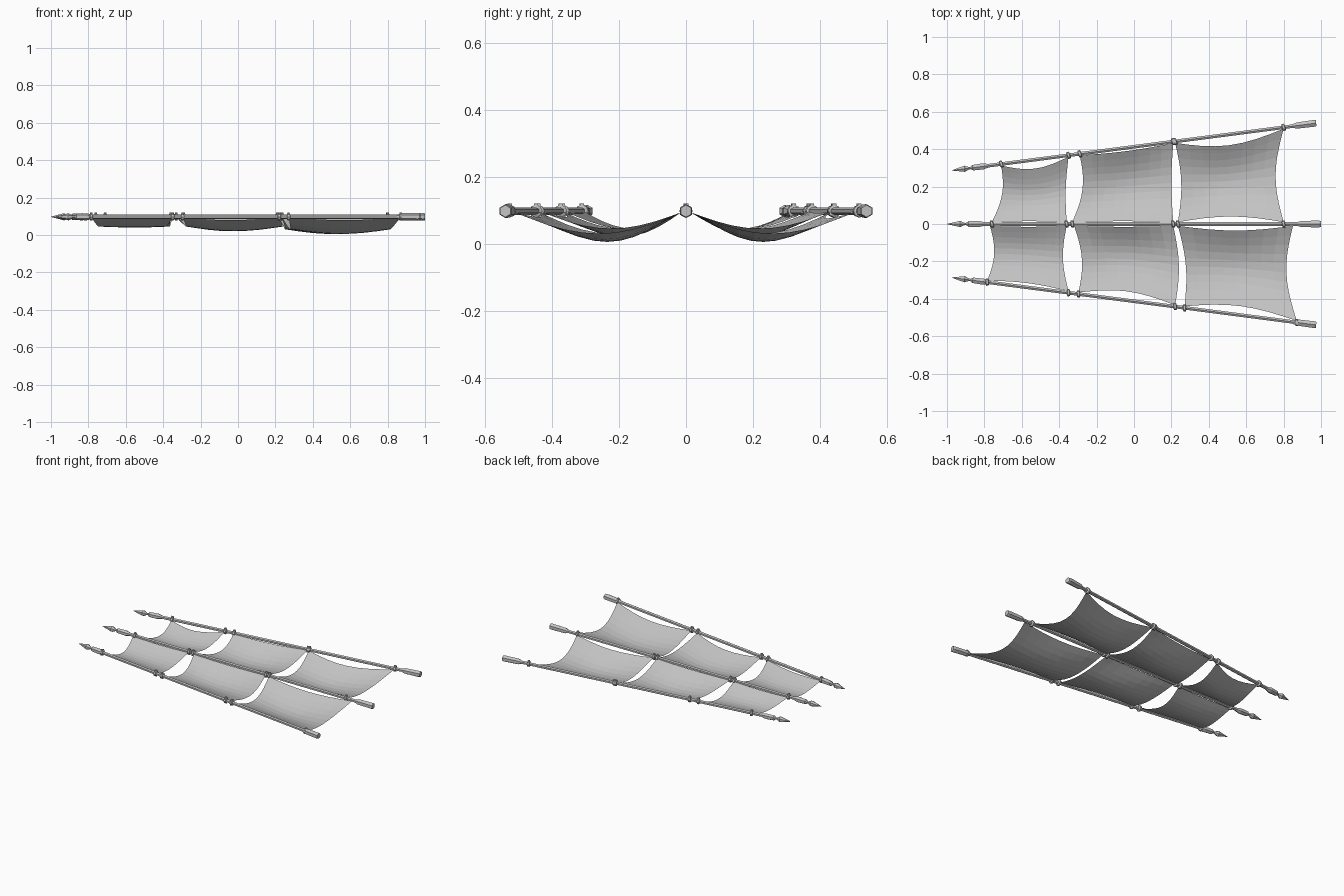
import bpy
import bmesh
from math import sin, cos, pi, atan2
from mathutils import Matrix, Vector

cube = bpy.data.objects.get("Cube")
if cube:
    bpy.data.objects.remove(cube)

POLE_Z = 0.097


def make_material(name, rgb):
    mat = bpy.data.materials.new(name)
    mat.use_nodes = True
    color = (*rgb, 1)
    mat.diffuse_color = color
    mat.node_tree.nodes["Principled BSDF"].inputs["Base Color"].default_value = color
    return mat


grey = make_material("plain grey", (0.55, 0.55, 0.55))


def finish(name, bm):
    mesh = bpy.data.meshes.new(name)
    bm.to_mesh(mesh)
    bm.free()
    mesh.materials.append(grey)
    obj = bpy.data.objects.new(name, mesh)
    bpy.context.collection.objects.link(obj)
    return obj


def lathe(name, profile, place, sides=6):
    """Turn (distance, radius) pairs around the x axis, then place the result."""
    bm = bmesh.new()
    rings = []
    for x, r in profile:
        rings.append([bm.verts.new((x, r * sin(2 * pi * i / sides), r * cos(2 * pi * i / sides)))
                      for i in range(sides)])
    for a, b in zip(rings, rings[1:]):
        for i in range(sides):
            j = (i + 1) % sides
            bm.faces.new((a[i], a[j], b[j], b[i]))
    bm.faces.new(rings[0])
    bm.faces.new(rings[-1])
    bmesh.ops.recalc_face_normals(bm, faces=bm.faces)
    bm.transform(place)
    return finish(name, bm)


def pole_y(x, side):
    """Sideways position of the centre (0) or a splayed outer pole (-1, 1)."""
    return side * (0.413 + 0.13 * x)


# Poles: pointed tip, narrow neck, thick grip, long shaft, end cap
pole_profile = [(-1, 0.001), (-0.93, 0.019), (-0.905, 0.007), (-0.895, 0.008),
                (-0.885, 0.017), (-0.83, 0.019), (-0.8, 0.011), (0.87, 0.011),
                (0.895, 0.019), (0.99, 0.021), (1, 0.018)]


def pole_frame(x, side):
    turn = atan2(0.13 * side, 1)
    return Matrix.Translation((x, pole_y(x, side), POLE_Z)) @ Matrix.Rotation(turn, 4, "Z")


for side, label in ((0, "centre"), (1, "back"), (-1, "front")):
    profile = [(x * (1 if side == 0 else 0.982), r) for x, r in pole_profile]
    lathe(label + "_pole", profile, pole_frame(0, side))


# Binding rings, with a small knot on top
def binding(name, x, side):
    frame = pole_frame(x, side) @ Matrix.Rotation(0.2, 4, "Z")
    lathe(name, [(-0.009, 0.012), (-0.006, 0.019), (0.006, 0.019), (0.009, 0.012)], frame, 8)
    bm = bmesh.new()
    bmesh.ops.create_cube(bm, size=0.012)
    bm.transform(frame @ Matrix.Translation((0, 0, 0.016)))
    finish(name + "_knot", bm)


# Cloth panels: side, inner x range, outer x range, edge bows,
# inner and outer edge dips, end sags, extra sag in the middle
panels = [
    (1, (-0.76, -0.36), (-0.71, -0.35), (0.03, -0.01), (0.005, 0.04), (0.05, 0.05), 0.005),
    (1, (-0.33, 0.21), (-0.29, 0.21), (0.035, -0.01), (0.005, 0.01), (0.05, 0.05), 0.025),
    (1, (0.235, 0.8), (0.22, 0.8), (0.025, -0.043), (0.03, 0.05), (0.065, 0.065), 0.025),
    (-1, (-0.77, -0.36), (-0.785, -0.35), (0.03, -0.025), (0.005, 0.015), (0.05, 0.05), 0.005),
    (-1, (-0.32, 0.21), (-0.297, 0.22), (0.03, 0.025), (0.005, 0.04), (0.05, 0.05), 0.025),
    (-1, (0.235, 0.85), (0.27, 0.87), (0.025, -0.045), (0.025, 0.04), (0.065, 0.065), 0.025),
]
STEPS_X, STEPS_Y = 8, 10


def lerp(a, b, t):
    return a + (b - a) * t


def cloth(name, side, inner, outer, bows, dips, sags, bulge):
    bm = bmesh.new()
    grid = []
    for i in range(STEPS_X + 1):
        u = i / STEPS_X
        row = []
        for j in range(STEPS_Y + 1):
            v = j / STEPS_Y
            arch, hang = sin(pi * u), sin(pi * v)
            x = lerp(lerp(*inner, u), lerp(*outer, u), v) + lerp(*bows, u) * hang
            near = 0.01 + dips[0] * arch
            far = abs(pole_y(x, side)) - 0.008 - dips[1] * arch
            slack = lerp(dips[0], dips[1], v) * arch * 0.4
            drop = (lerp(*sags, u) + bulge * arch) * hang + slack * (1 - hang)
            row.append(bm.verts.new((x, side * lerp(near, far, v), POLE_Z - 0.002 - drop)))
        grid.append(row)
    for a, b in zip(grid, grid[1:]):
        for j in range(STEPS_Y):
            face = bm.faces.new((a[j], b[j], b[j + 1], a[j + 1]))
            face.normal_update()
            if face.normal.dot(Vector((0, 0, 1))) < 0:
                face.normal_flip()
    finish(name, bm)


for n, panel in enumerate(panels):
    side, inner, outer = panel[:3]
    label = ("back" if side > 0 else "front") + "_cloth_" + str(n % 3 + 1)
    cloth(label, *panel)
    for k in range(2):
        binding(label + "_outer_binding_" + str(k), outer[k], side)
        if side > 0:
            binding(label + "_inner_binding_" + str(k), inner[k], 0)
